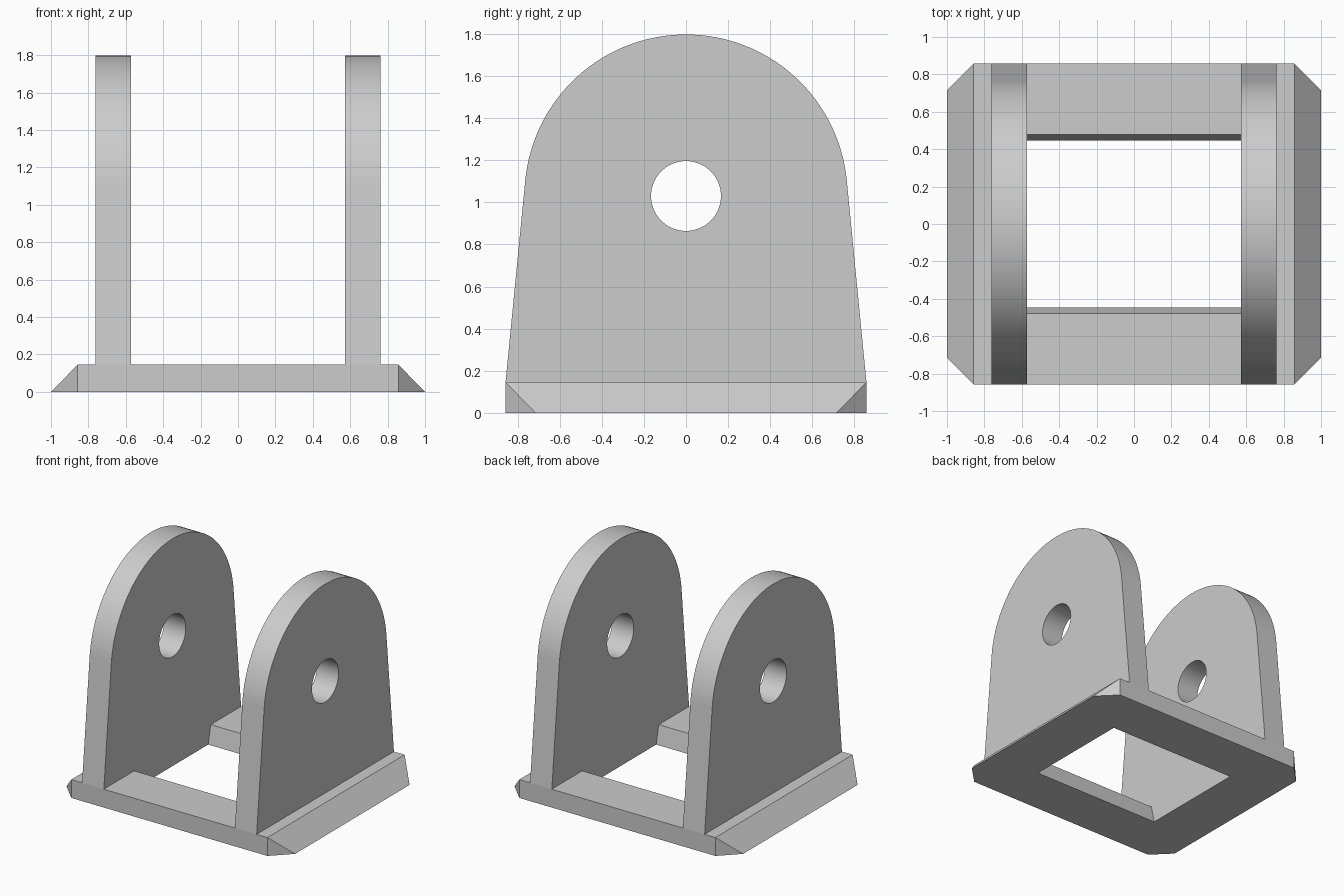
import bpy
import bmesh
from math import acos, atan2, cos, hypot, pi, radians, sin

default = bpy.data.objects.get("Cube")
if default:
    bpy.data.objects.remove(default, do_unlink=True)

# Main dimensions
HALF_Y = 0.857           # half depth of base and brackets
HALF_TOP = 0.857         # half width of base top
CHAMFER = 0.143          # corner cut and side slope
BASE_H = 0.145
INNER, OUTER = 0.573, 0.763   # bracket thickness range in x
EYE_Z, EYE_R, ARC_R = 1.03, 0.166, 0.767

grey = bpy.data.materials.new("plain grey")
grey.use_nodes = True
colour = (0.604, 0.604, 0.604, 1)
grey.diffuse_color = colour
grey.node_tree.nodes["Principled BSDF"].inputs["Base Color"].default_value = colour


def add_object(name, bm):
    bmesh.ops.recalc_face_normals(bm, faces=bm.faces)
    mesh = bpy.data.meshes.new(name)
    bm.to_mesh(mesh)
    bm.free()
    mesh.materials.append(grey)
    obj = bpy.data.objects.new(name, mesh)
    bpy.context.collection.objects.link(obj)
    return obj


def hull(name, points):
    bm = bmesh.new()
    verts = [bm.verts.new(p) for p in points]
    bmesh.ops.convex_hull(bm, input=verts)
    bmesh.ops.dissolve_limit(bm, angle_limit=radians(1), verts=bm.verts, edges=bm.edges)
    return add_object(name, bm)


def plate(name, outline, x0, x1):
    """Extrude a (y, z) outline from x0 to x1."""
    bm = bmesh.new()
    face = bm.faces.new([bm.verts.new((x0, y, z)) for y, z in outline])
    moved = bmesh.ops.extrude_face_region(bm, geom=[face], use_keep_orig=True)["geom"]
    bmesh.ops.translate(bm, vec=(x1 - x0, 0, 0),
                        verts=[v for v in moved if isinstance(v, bmesh.types.BMVert)])
    return add_object(name, bm)


def cut(obj, cutter):
    """Subtract the cutter and then discard it."""
    cutter.hide_render = True
    mod = obj.modifiers.new("opening", 'BOOLEAN')
    mod.operation = 'DIFFERENCE'
    mod.solver = 'EXACT'
    mod.object = cutter
    select(obj)
    bpy.ops.object.modifier_apply(modifier=mod.name)
    bpy.data.objects.remove(cutter, do_unlink=True)


def select(obj):
    bpy.ops.object.select_all(action='DESELECT')
    obj.select_set(True)
    bpy.context.view_layer.objects.active = obj


# Base with sloped sides and cut corners
corners = []
for sx in (-1, 1):
    for sy in (-1, 1):
        corners += [(sx * HALF_TOP, sy * HALF_Y, BASE_H),
                    (sx * HALF_TOP, sy * HALF_Y, 0),
                    (sx, sy * (HALF_Y - CHAMFER), 0)]
base = hull("base_frame", corners)

# Opening through the base, narrowing towards the floor
slope = (0.478 - 0.446) / BASE_H
cut(base, hull("base_opening", [(sx * INNER, sy * (0.446 + slope * z), z)
                                for sx in (-1, 1) for sy in (-1, 1)
                                for z in (-0.1, BASE_H + 0.1)]))

# Bracket outline: straight flanks running tangent into a round top
drop = BASE_H - EYE_Z
start = atan2(drop, HALF_Y) + acos(ARC_R / hypot(HALF_Y, drop))
STEPS = 64
angles = [start + (pi - 2 * start) * i / STEPS for i in range(STEPS + 1)]
outline = [(-HALF_Y, BASE_H), (HALF_Y, BASE_H)]
outline += [(ARC_R * cos(a), EYE_Z + ARC_R * sin(a)) for a in angles]
circle = [(EYE_R * cos(2 * pi * i / STEPS), EYE_Z + EYE_R * sin(2 * pi * i / STEPS))
          for i in range(STEPS)]

# Two upright brackets with pin holes
for side, name in ((1, "left_bracket"), (-1, "right_bracket")):
    bracket = plate(name, outline, side * INNER, side * OUTER)
    cut(bracket, plate("pin_hole", circle, side * (INNER - 0.1), side * (OUTER + 0.1)))
    select(bracket)
    bpy.ops.object.shade_smooth_by_angle(angle=radians(30))
